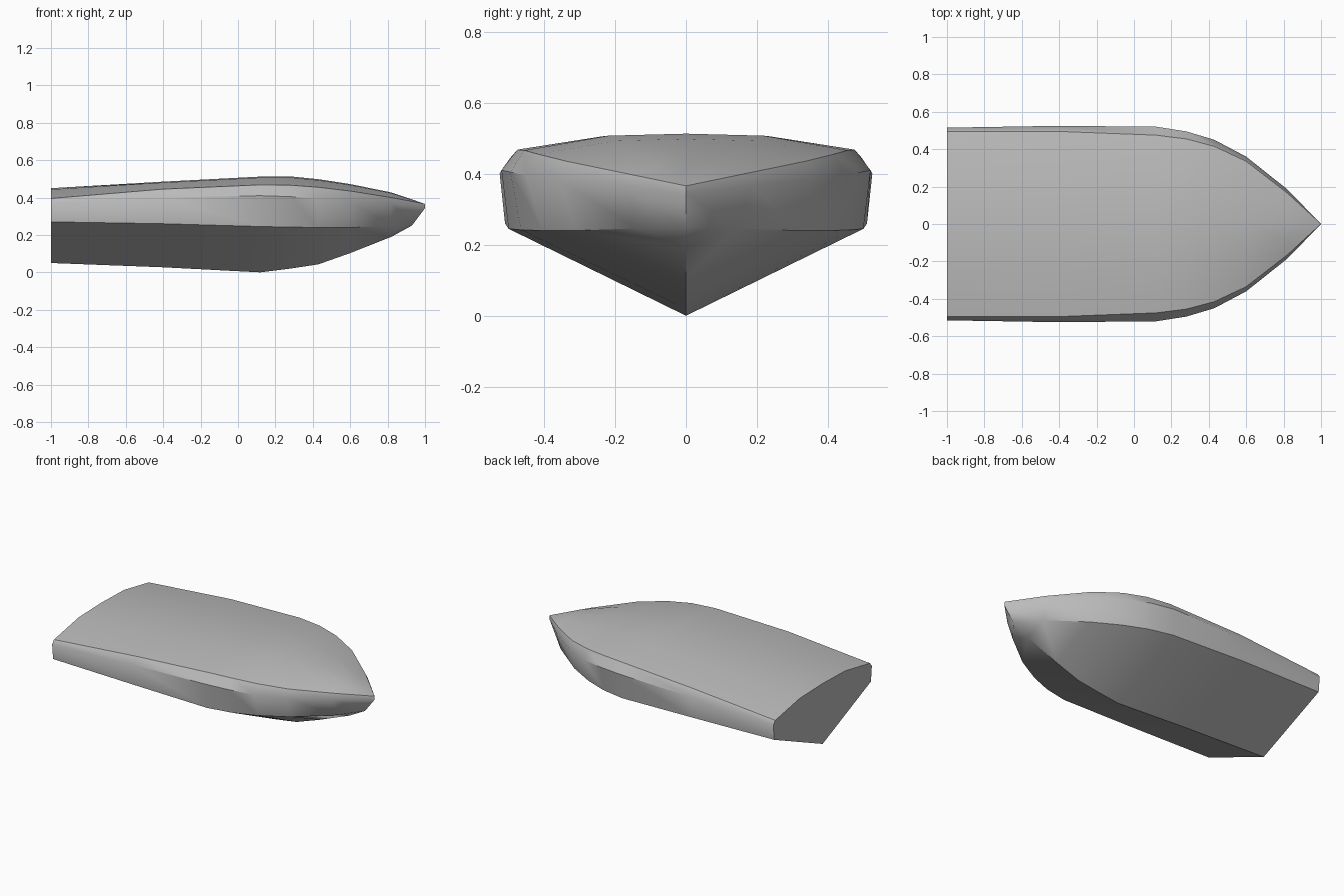
import bpy
import bmesh
import math

cube = bpy.data.objects.get("Cube")
if cube:
    bpy.data.objects.remove(cube, do_unlink=True)

# Hull grey
grey = bpy.data.materials.new("hull_grey")
grey.use_nodes = True
colour = (0.5, 0.5, 0.5, 1)
grey.diffuse_color = colour
grey.node_tree.nodes["Principled BSDF"].inputs["Base Color"].default_value = colour

# Stations from stern to bow:
# x, keel z, (chine y, z), (side y, z), (deck edge y, z), crown z
stations = [
    (-1.0, 0.05, (0.505, 0.27), (0.515, 0.37), (0.495, 0.395), 0.45),
    (-0.4, 0.027, (0.51, 0.26), (0.525, 0.4), (0.495, 0.445), 0.485),
    (0.12, 0.0, (0.5, 0.245), (0.52, 0.41), (0.475, 0.468), 0.512),
    (0.28, 0.02, (0.465, 0.242), (0.495, 0.405), (0.455, 0.466), 0.513),
    (0.43, 0.043, (0.405, 0.24), (0.45, 0.395), (0.415, 0.455), 0.498),
    (0.6, 0.103, (0.31, 0.24), (0.36, 0.385), (0.335, 0.435), 0.472),
    (0.82, 0.19, (0.14, 0.246), (0.185, 0.368), (0.165, 0.4), 0.427),
]


def section(x, keel, chine, side, edge, crown):
    """Closed cross-section, running up the left and down the right."""
    shoulder = (edge[0] * 0.48, crown - 0.12 * (crown - edge[1]))
    half = [chine, side, edge, shoulder]
    left = [(x, y, z) for y, z in half]
    right = [(x, -y, z) for y, z in reversed(half)]
    return [(x, 0, keel)] + left + [(x, 0, crown)] + right


# Raked stem: every rail closes on the centre line
foot, lip, peak = (0.93, 0, 0.25), (1, 0, 0.343), (1, 0, 0.366)
stem_half = [foot, lip, peak, peak]
rings = [section(*s) for s in stations]
rings.append([foot] + stem_half + [peak] + stem_half[::-1])

# Skin the sections and close the transom
bm = bmesh.new()
loops = [[bm.verts.new(p) for p in ring] for ring in rings]
count = len(loops[0])
for a, b in zip(loops, loops[1:]):
    for i in range(count):
        j = (i + 1) % count
        bm.faces.new((a[i], b[i], b[j], a[j]))
bm.faces.new(loops[0])
bmesh.ops.remove_doubles(bm, verts=bm.verts, dist=0.0005)
bmesh.ops.recalc_face_normals(bm, faces=bm.faces)

mesh = bpy.data.meshes.new("boat_hull")
bm.to_mesh(mesh)
bm.free()
mesh.materials.append(grey)
hull = bpy.data.objects.new("boat_hull", mesh)
bpy.context.collection.objects.link(hull)

# Smooth skin with crisp keel, chines and transom
bpy.ops.object.select_all(action="DESELECT")
hull.select_set(True)
bpy.context.view_layer.objects.active = hull
bpy.ops.object.shade_smooth_by_angle(angle=math.radians(42))
